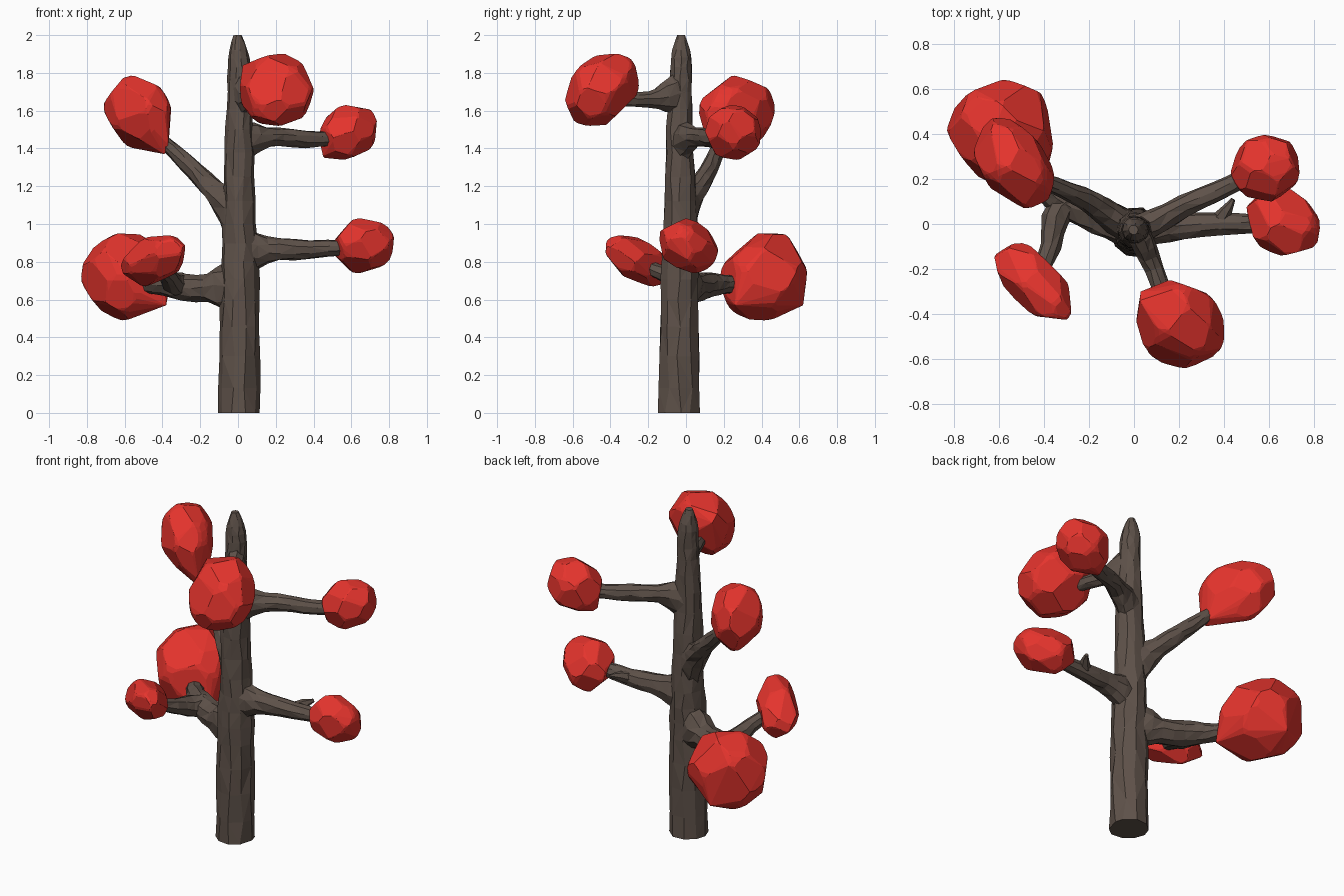
import bpy, bmesh, math, random
from mathutils import Vector, Matrix

if "Cube" in bpy.data.objects:
    bpy.data.objects.remove(bpy.data.objects["Cube"])


def material(name, rgb):
    m = bpy.data.materials.new(name)
    m.diffuse_color = (*rgb, 1)
    m.use_nodes = True
    m.node_tree.nodes["Principled BSDF"].inputs["Base Color"].default_value = m.diffuse_color
    return m


bark = material("brown bark", (0.112, 0.083, 0.067))
red = material("red foliage", (0.78, 0.034, 0.026))


def finish(bm, name, mat):
    bmesh.ops.recalc_face_normals(bm, faces=bm.faces)
    me = bpy.data.meshes.new(name)
    bm.to_mesh(me)
    bm.free()
    me.materials.append(mat)
    ob = bpy.data.objects.new(name, me)
    bpy.context.collection.objects.link(ob)
    return ob


def smooth_path(pts, steps):
    # Catmull-Rom through (x, y, z, radius) points
    p = [Vector(q) for q in pts]
    p = [p[0]] + p + [p[-1]]
    out = []
    for i in range(1, len(p) - 2):
        a, b, c, d = p[i - 1:i + 3]
        for s in range(steps):
            t = s / steps
            out.append(0.5 * (2 * b + (c - a) * t + (2 * a - 5 * b + 4 * c - d) * t * t
                              + (3 * b - a - 3 * c + d) * t ** 3))
    return out + [p[-1]]


def limb(name, pts, sides=9, steps=2, jitter=0.07, flare=0.0):
    # Knobbly faceted tube with flat ends; flare makes the root taller
    random.seed(name)
    bm = bmesh.new()
    path = smooth_path(pts, steps)
    rings = []
    for i, q in enumerate(path):
        a, b = path[max(i - 1, 0)], path[min(i + 1, len(path) - 1)]
        t = (b - a).to_3d().normalized()
        ref = Vector((0, 1, 0)) if abs(t.z) > 0.8 else Vector((0, 0, 1))
        u = ref.cross(t).normalized()
        v = t.cross(u)
        dist = (q - path[0]).to_3d().length
        v = v * (1 + flare * max(0, 1 - dist / 0.17))
        ring = []
        for k in range(sides):
            ang = math.tau * k / sides + random.uniform(-0.12, 0.12)
            r = q[3] * (1 + random.uniform(-jitter, jitter))
            ring.append(bm.verts.new(q.to_3d() + r * (u * math.cos(ang) + v * math.sin(ang))))
        rings.append(ring)
    for r0, r1 in zip(rings, rings[1:]):
        for k in range(sides):
            n = (k + 1) % sides
            if random.random() < 0.5:
                tris = ((r0[k], r0[n], r1[n]), (r0[k], r1[n], r1[k]))
            else:
                tris = ((r0[k], r0[n], r1[k]), (r0[n], r1[n], r1[k]))
            for tri in tris:
                bm.faces.new(tri)
    bm.faces.new(rings[0])
    bm.faces.new(rings[-1])
    return finish(bm, name, bark)


def clump(name, lo, hi, skew, corners=()):
    # Skewed ellipsoid with random flat cuts, fitted to its bounds, plus corner points
    random.seed(name)
    bm = bmesh.new()
    bmesh.ops.create_icosphere(bm, subdivisions=4, radius=1)
    pts = [v.co.copy() for v in bm.verts]
    bm.free()
    # evenly spread cut directions with some jitter
    n = 22
    for i in range(n):
        z = 1 - (2 * i + 1) / n
        a = 2.4 * i + random.uniform(-0.3, 0.3)
        s = math.sqrt(1 - z * z)
        d = Vector((s * math.cos(a), s * math.sin(a), z + random.uniform(-0.15, 0.15))).normalized()
        h = random.uniform(0.83, 0.93)
        pts = [p - d * max(0, p.dot(d) - h) for p in pts]
    xy, xz, yz = skew
    b = math.sqrt(1 - xy * xy)
    c = (yz - xy * xz) / b
    m = Matrix(((1, 0, 0), (xy, b, 0), (xz, c, math.sqrt(1 - xz * xz - c * c))))
    pts = [m @ p for p in pts]
    for i in range(3):
        a, z = min(p[i] for p in pts), max(p[i] for p in pts)
        for p in pts:
            p[i] = lo[i] + (p[i] - a) / (z - a) * (hi[i] - lo[i])
    bm = bmesh.new()
    for p in pts + [Vector(q) for q in corners]:
        bm.verts.new(p)
    bmesh.ops.convex_hull(bm, input=bm.verts)
    loose = [v for v in bm.verts if not v.link_faces]
    bmesh.ops.delete(bm, geom=loose, context='VERTS')
    bmesh.ops.dissolve_limit(bm, angle_limit=math.radians(8), verts=bm.verts, edges=bm.edges)
    return finish(bm, name, red)


# Trunk
limb("trunk", [(0.007, -0.035, 0, 0.113), (0.007, -0.035, 0.3, 0.107), (0.008, -0.033, 0.6, 0.105),
               (0.008, -0.03, 0.8, 0.1), (0.008, -0.028, 1.0, 0.09), (0.006, -0.03, 1.25, 0.082),
               (0.007, -0.032, 1.5, 0.074), (0.006, -0.03, 1.7, 0.063), (0.005, -0.026, 1.83, 0.06),
               (0.001, -0.026, 1.92, 0.049), (-0.003, -0.026, 2.0, 0.021)], sides=10, jitter=0.05)

# Branches, flaring where they leave the trunk
limb("lower_left_branch", [(0, -0.03, 0.68, 0.085), (-0.1, 0.01, 0.665, 0.083), (-0.22, 0.06, 0.66, 0.074),
                           (-0.34, 0.12, 0.675, 0.068), (-0.43, 0.2, 0.68, 0.054), (-0.5, 0.29, 0.68, 0.046)],
     flare=0.9)
limb("lower_left_fork", [(-0.3, 0.1, 0.675, 0.064), (-0.35, 0.02, 0.69, 0.06),
                         (-0.37, -0.1, 0.73, 0.045), (-0.42, -0.22, 0.78, 0.036)], sides=8)
limb("upper_left_branch", [(0, -0.03, 1.06, 0.075), (-0.08, 0.02, 1.13, 0.066), (-0.18, 0.09, 1.23, 0.055),
                           (-0.28, 0.14, 1.33, 0.045), (-0.4, 0.19, 1.44, 0.036)], flare=0.8)
limb("lower_right_branch", [(0, -0.03, 0.85, 0.08), (0.1, -0.02, 0.86, 0.073), (0.22, -0.01, 0.865, 0.06),
                            (0.38, 0.0, 0.865, 0.052), (0.56, 0.0, 0.875, 0.04)], flare=0.9)
limb("lower_right_twig", [(0.37, 0.01, 0.87, 0.038), (0.41, 0.06, 0.89, 0.028), (0.44, 0.11, 0.9, 0.01)], sides=6)
limb("upper_right_branch", [(0, -0.03, 1.43, 0.068), (0.1, 0.01, 1.455, 0.06), (0.22, 0.08, 1.46, 0.05),
                            (0.36, 0.14, 1.45, 0.047), (0.48, 0.2, 1.45, 0.042)], flare=1.0)
limb("top_front_branch", [(0.01, -0.03, 1.69, 0.055), (0.05, -0.11, 1.67, 0.053),
                          (0.09, -0.2, 1.66, 0.043), (0.13, -0.32, 1.66, 0.038)], flare=1.2)

# Foliage clumps
clump("upper_left_foliage", (-0.71, 0.07, 1.40), (-0.355, 0.47, 1.785), (-0.33, -0.12, 0.05),
      [(-0.39, 0.16, 1.37), (-0.37, 0.2, 1.39), (-0.37, 0.14, 1.42)])
clump("lower_left_foliage", (-0.83, 0.18, 0.49), (-0.36, 0.64, 0.95), (0.0, 0.0, 0.1),
      [(-0.52, 0.46, 0.945), (-0.56, 0.5, 0.94), (-0.38, 0.26, 0.57), (-0.6, 0.62, 0.57)])
clump("fork_foliage", (-0.62, -0.425, 0.67), (-0.28, -0.085, 0.94), (-0.55, 0.3, -0.4),
      [(-0.3, -0.37, 0.9)])
clump("top_front_foliage", (0.01, -0.64, 1.52), (0.40, -0.25, 1.90), (-0.15, 0.0, 0.25),
      [(0.025, -0.34, 1.84), (0.03, -0.3, 1.8), (0.37, -0.42, 1.77), (0.39, -0.48, 1.74), (0.13, -0.45, 1.53)])
clump("upper_right_foliage", (0.43, 0.10, 1.34), (0.735, 0.395, 1.63), (0.0, 0.15, 0.0),
      [(0.45, 0.22, 1.36), (0.46, 0.25, 1.35)])
clump("lower_right_foliage", (0.50, -0.14, 0.74), (0.825, 0.17, 1.03), (-0.2, 0.05, -0.15),
      [(0.815, -0.05, 0.95), (0.815, -0.08, 0.92)])
